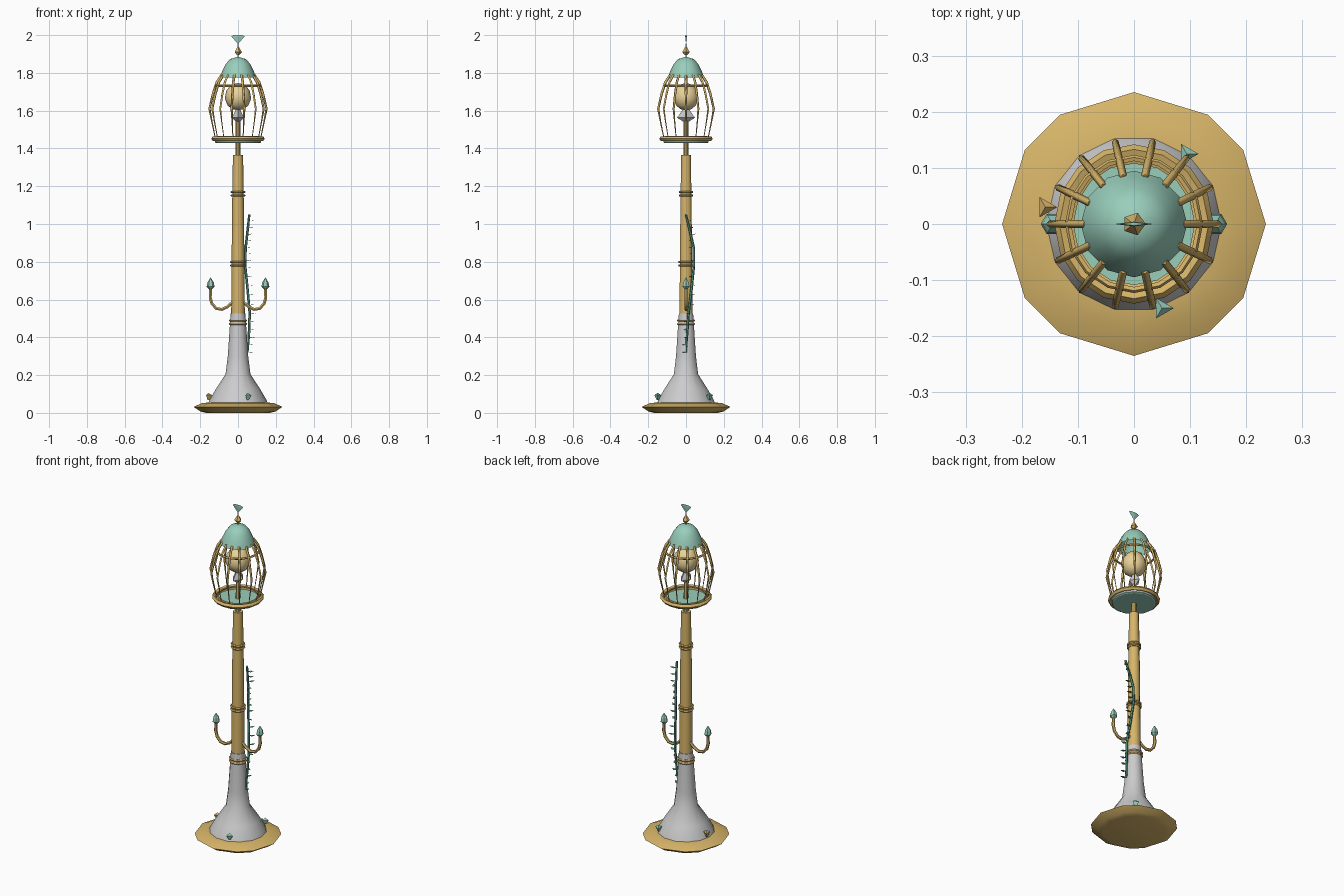
import bpy, bmesh, math, random
from math import sin, cos, pi, radians
from mathutils import Vector, Matrix

if "Cube" in bpy.data.objects:
    bpy.data.objects.remove(bpy.data.objects["Cube"])

random.seed(4)


def material(name, rgb):
    m = bpy.data.materials.new(name)
    m.diffuse_color = (*rgb, 1)
    m.use_nodes = True
    m.node_tree.nodes["Principled BSDF"].inputs["Base Color"].default_value = m.diffuse_color
    return m


GOLD = material("gold", (0.68, 0.46, 0.14))
TEAL = material("teal", (0.32, 0.62, 0.50))
VINE = material("vine_green", (0.12, 0.38, 0.27))
CREAM = material("cream", (0.82, 0.65, 0.32))
WHITE = material("white", (0.84, 0.81, 0.81))


def finish(ob, mat, smooth=None):
    ob.data.materials.clear()
    ob.data.materials.append(mat)
    if smooth:
        bpy.ops.object.select_all(action='DESELECT')
        ob.select_set(True)
        bpy.context.view_layer.objects.active = ob
        bpy.ops.object.shade_smooth_by_angle(angle=radians(smooth))
    return ob


def mesh_object(name, bm, mat, smooth=None):
    bmesh.ops.recalc_face_normals(bm, faces=bm.faces)
    me = bpy.data.meshes.new(name)
    bm.to_mesh(me)
    bm.free()
    ob = bpy.data.objects.new(name, me)
    bpy.context.collection.objects.link(ob)
    return finish(ob, mat, smooth)


def lathe(name, profile, mat, sides=12, smooth=40, angles=None, caps=True, at=(0, 0, 0), squash=(1, 1)):
    """Revolve (radius, z) points around z."""
    bm = bmesh.new()
    angles = angles or [2 * pi * i / sides for i in range(sides)]
    n = len(angles)
    rings = [[bm.verts.new((r * cos(a) * squash[0] + at[0], r * sin(a) * squash[1] + at[1], z + at[2]))
              for a in angles] for r, z in profile]
    for lo, hi in zip(rings, rings[1:]):
        for i in range(n):
            j = (i + 1) % n
            bm.faces.new((lo[i], lo[j], hi[j], hi[i]))
    if caps:
        bm.faces.new(rings[0])
        bm.faces.new(rings[-1])
    bmesh.ops.remove_doubles(bm, verts=bm.verts, dist=0.0002)
    return mesh_object(name, bm, mat, smooth)


def tube(name, points, thick, mat, res=1, radii=None, smooth=50):
    """Round bar along a path, with optional taper."""
    cu = bpy.data.curves.new(name, 'CURVE')
    cu.dimensions = '3D'
    cu.bevel_depth, cu.bevel_resolution, cu.use_fill_caps = thick, res, True
    sp = cu.splines.new('POLY')
    sp.points.add(len(points) - 1)
    for i, p in enumerate(points):
        sp.points[i].co = (*p, 1)
        sp.points[i].radius = radii[i] if radii else 1
    ob = bpy.data.objects.new(name, cu)
    bpy.context.collection.objects.link(ob)
    bpy.ops.object.select_all(action='DESELECT')
    ob.select_set(True)
    bpy.context.view_layer.objects.active = ob
    bpy.ops.object.convert(target='MESH')
    return finish(bpy.context.object, mat, smooth)


def ring(name, r, z, thick, mat, seg=14):
    bpy.ops.mesh.primitive_torus_add(major_radius=r, minor_radius=thick, major_segments=seg,
                                     minor_segments=5, location=(0, 0, z))
    ob = bpy.context.object
    ob.name = name
    return finish(ob, mat, 50)


# Foot plate with an uneven twelve-sided outline
foot_angles = [radians(q * 90 + a) for q in range(4) for a in (0, 34, 56)]
lathe("foot_plate", [(0.17, 0.0), (0.20, 0.008), (0.235, 0.032), (0.19, 0.052), (0.14, 0.056)],
      GOLD, angles=foot_angles, smooth=60)

# Bell base and pole
lathe("bell_base", [(0.158, 0.05), (0.15, 0.07), (0.118, 0.125), (0.066, 0.205), (0.054, 0.30), (0.039, 0.525)],
      WHITE, sides=14, smooth=60)
lathe("pole", [(0.036, 0.52), (0.034, 0.8), (0.031, 1.1), (0.027, 1.365)], GOLD, sides=10)
lathe("lamp_stem", [(0.013, 1.35), (0.012, 1.56)], GOLD, sides=8)
for z, r in ((0.48, 0.043), (0.79, 0.037), (1.16, 0.034)):
    for k, dz in enumerate((-0.009, 0.009)):
        ring(f"pole_ring_{z}_{k}", r, z + dz, 0.006, GOLD)

# Side hooks with buds
for s, side in ((1, "right"), (-1, "left")):
    tube(f"hook_{side}", [(s * x, 0, z) for x, z in
         ((0.025, 0.59), (0.055, 0.562), (0.085, 0.548), (0.115, 0.553), (0.138, 0.578), (0.147, 0.61), (0.145, 0.66))],
         0.009, GOLD)
    lathe(f"hook_bud_{side}", [(0.006, 0.652), (0.021, 0.668), (0.017, 0.69), (0.0001, 0.718)], TEAL,
          sides=6, smooth=None, at=(s * 0.145, 0, 0))

# Climbing vine and small flat leaves
vine = [Vector(p) for p in ((0.052, 0, 0.32), (0.058, 0.006, 0.42), (0.062, 0.014, 0.53), (0.05, 0.03, 0.66),
        (0.038, 0.042, 0.78), (0.04, 0.042, 0.87), (0.05, 0.022, 0.96), (0.06, 0.0, 1.05))]
tube("vine", vine, 0.007, VINE, radii=[0.6, 1, 1, 1, 1, 1, 1, 0.9])
bm = bmesh.new()
for i in range(18):
    t = i / 18 * (len(vine) - 1)
    p = vine[int(t)].lerp(vine[int(t) + 1], t % 1)
    d = Matrix.Rotation(random.uniform(-0.9, 0.9), 3, 'Z') @ Vector((0.036, 0.0, 0))
    w = Vector((-d.y, d.x, 0)) * 0.3
    bm.faces.new([bm.verts.new(q) for q in (p, p + d * 0.5 + w, p + d + Vector((0, 0, 0.004)), p + d * 0.5 - w)])
mesh_object("vine_leaves", bm, VINE)

# Small shells around the bell base
for i, (x, y, m) in enumerate(((-0.158, 0.03, GOLD), (0.094, 0.125, TEAL), (0.05, -0.15, TEAL))):
    lathe(f"base_shell_{i}", [(0.006, 0.068), (0.021, 0.094), (0.0001, 0.106)], m, sides=3, smooth=None,
          at=(x, y, 0))

# Lantern floor and rims
lathe("lantern_floor", [(0.115, 1.428), (0.122, 1.432), (0.118, 1.442)], TEAL, sides=14, smooth=30)
lathe("floor_wall", [(0.12, 1.432), (0.127, 1.46)], WHITE, sides=14, caps=False)
ring("floor_rim", 0.129, 1.452, 0.013, GOLD, 16)
ring("floor_rim_lip", 0.112, 1.46, 0.005, GOLD, 16)
ring("cage_upper_ring", 0.117, 1.732, 0.006, GOLD, 16)

# Cage ribs: stout above, thin wire below
for i in range(14):
    a = 2 * pi * i / 14
    path = [(r * cos(a), r * sin(a), z) for r, z in
            ((0.085, 1.79), (0.112, 1.75), (0.132, 1.69), (0.151, 1.61), (0.138, 1.54), (0.12, 1.455))]
    tube(f"cage_rib_{i}", path, 0.007, GOLD, res=0, radii=[1, 1, 0.95, 0.85, 0.5, 0.35], smooth=None)

# Bulb and its white socket
lathe("bulb", [(0.025, 1.605), (0.055, 1.627), (0.07, 1.665), (0.062, 1.705), (0.04, 1.735), (0.0001, 1.748)],
      CREAM, sides=10, smooth=60)
lathe("bulb_socket", [(0.0001, 1.532), (0.045, 1.563), (0.02, 1.6), (0.015, 1.615)], WHITE, sides=4, smooth=None,
      squash=(0.72, 1.05))

# Open-bottomed dome roof
lathe("dome_roof", [(0.095, 1.775), (0.083, 1.81), (0.066, 1.845), (0.043, 1.873), (0.0001, 1.885)],
      TEAL, sides=12, smooth=60, caps=False)

# Finial: rod, gold spike and flat fin
lathe("finial_rod", [(0.004, 1.875), (0.003, 1.955)], WHITE, sides=6)
lathe("finial_spike", [(0.008, 1.895), (0.021, 1.91), (0.0001, 1.945)], GOLD, sides=5, smooth=None)
lathe("finial_fin", [(0.0001, 1.953), (0.035, 1.993), (0.024, 2.0)], TEAL, sides=4, smooth=None, squash=(1, 0.12))
